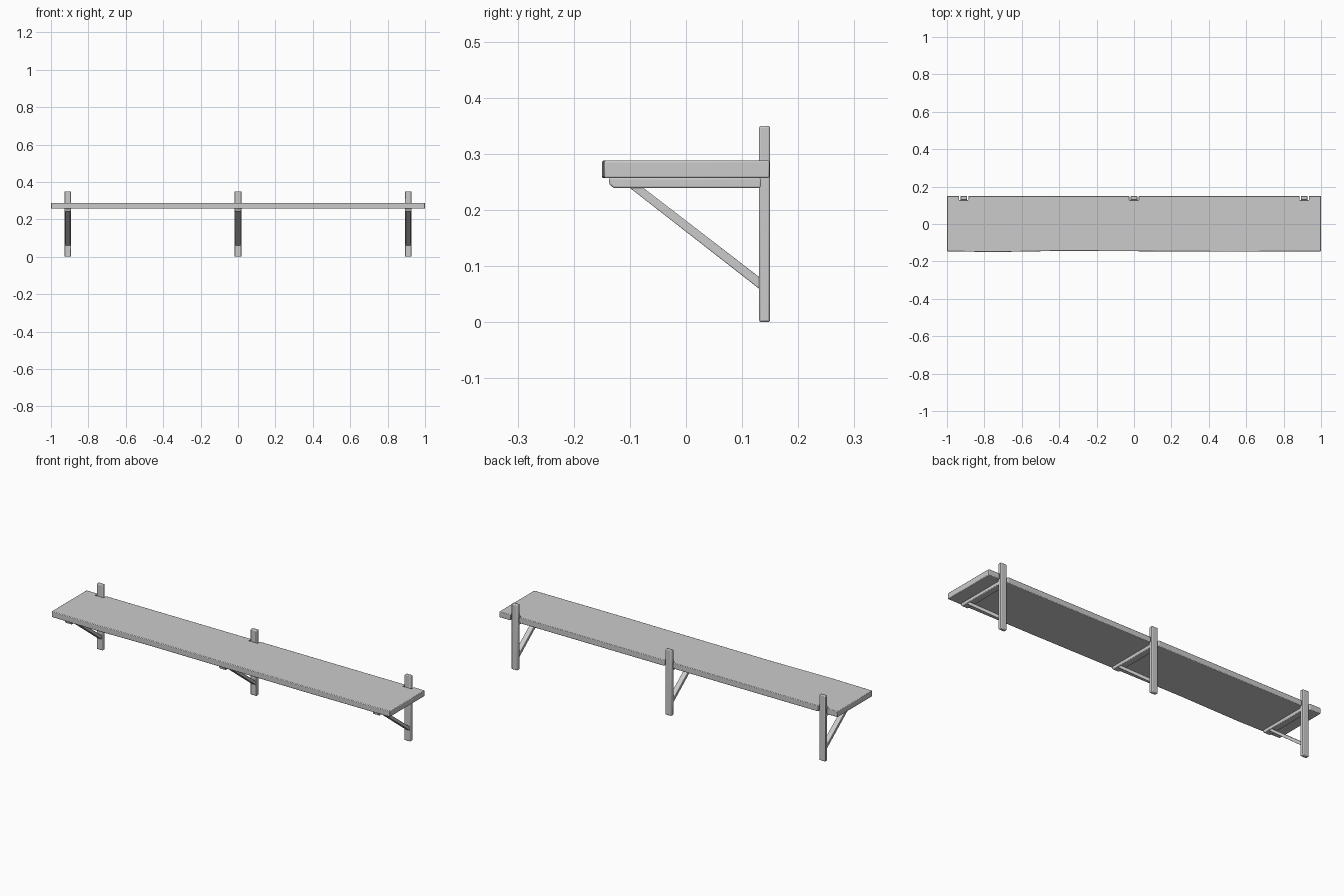
import bpy, bmesh, math
from mathutils import Vector

if "Cube" in bpy.data.objects:
    bpy.data.objects.remove(bpy.data.objects["Cube"])


def prism(name, points, offset, bevel):
    """Extrude a closed 3D outline along offset and soften its edges."""
    bm = bmesh.new()
    face = bm.faces.new([bm.verts.new(p) for p in points])
    cap = bmesh.ops.extrude_face_region(bm, geom=[face])
    verts = [g for g in cap["geom"] if isinstance(g, bmesh.types.BMVert)]
    bmesh.ops.translate(bm, verts=verts, vec=Vector(offset))
    bmesh.ops.recalc_face_normals(bm, faces=bm.faces)
    mesh = bpy.data.meshes.new(name)
    bm.to_mesh(mesh)
    bm.free()
    obj = bpy.data.objects.new(name, mesh)
    bpy.context.collection.objects.link(obj)
    mod = obj.modifiers.new("soft_edges", "BEVEL")
    mod.width = bevel
    mod.segments = 2
    mod.limit_method = "ANGLE"
    mod.angle_limit = math.radians(30)
    bpy.ops.object.select_all(action="DESELECT")
    obj.select_set(True)
    bpy.context.view_layer.objects.active = obj
    bpy.ops.object.shade_smooth_by_angle(angle=math.radians(30))
    return obj


def side_profile(name, x, width, yz, bevel):
    """Extrude a side (y, z) outline across x, centred on x."""
    return prism(name, [(x - width / 2, y, z) for y, z in yz], (width, 0, 0), bevel)


brackets = {"left": -0.91, "middle": 0.0, "right": 0.91}

# Shelf board: slightly uneven front edge, notched at the back for the posts
BOTTOM, THICK, BACK = 0.257, 0.031, 0.149
outline = [(-1, -0.146), (-0.75, -0.15), (-0.4, -0.144), (0.1, -0.146),
           (0.5, -0.148), (1, -0.146), (1, BACK)]
for x in sorted(brackets.values(), reverse=True):
    outline += [(x + 0.025, BACK), (x + 0.025, 0.127),
                (x - 0.025, 0.127), (x - 0.025, BACK)]
outline.append((-1, BACK))
prism("shelf_board", [(x, y, BOTTOM) for x, y in outline], (0, 0, THICK), 0.003)

for side, x in brackets.items():
    # Upright wall post
    side_profile(f"{side}_post", x, 0.036,
                 [(0.13, 0), (0.15, 0), (0.15, 0.35), (0.13, 0.35)], 0.004)
    # Horizontal arm under the board
    side_profile(f"{side}_arm", x, 0.036,
                 [(-0.137, 0.2575), (-0.137, 0.246), (-0.129, 0.239),
                  (0.134, 0.239), (0.134, 0.2575)], 0.003)
    # Diagonal brace from post to arm
    side_profile(f"{side}_brace", x, 0.028,
                 [(-0.106, 0.244), (-0.082, 0.244), (0.135, 0.077), (0.135, 0.056)], 0.002)
